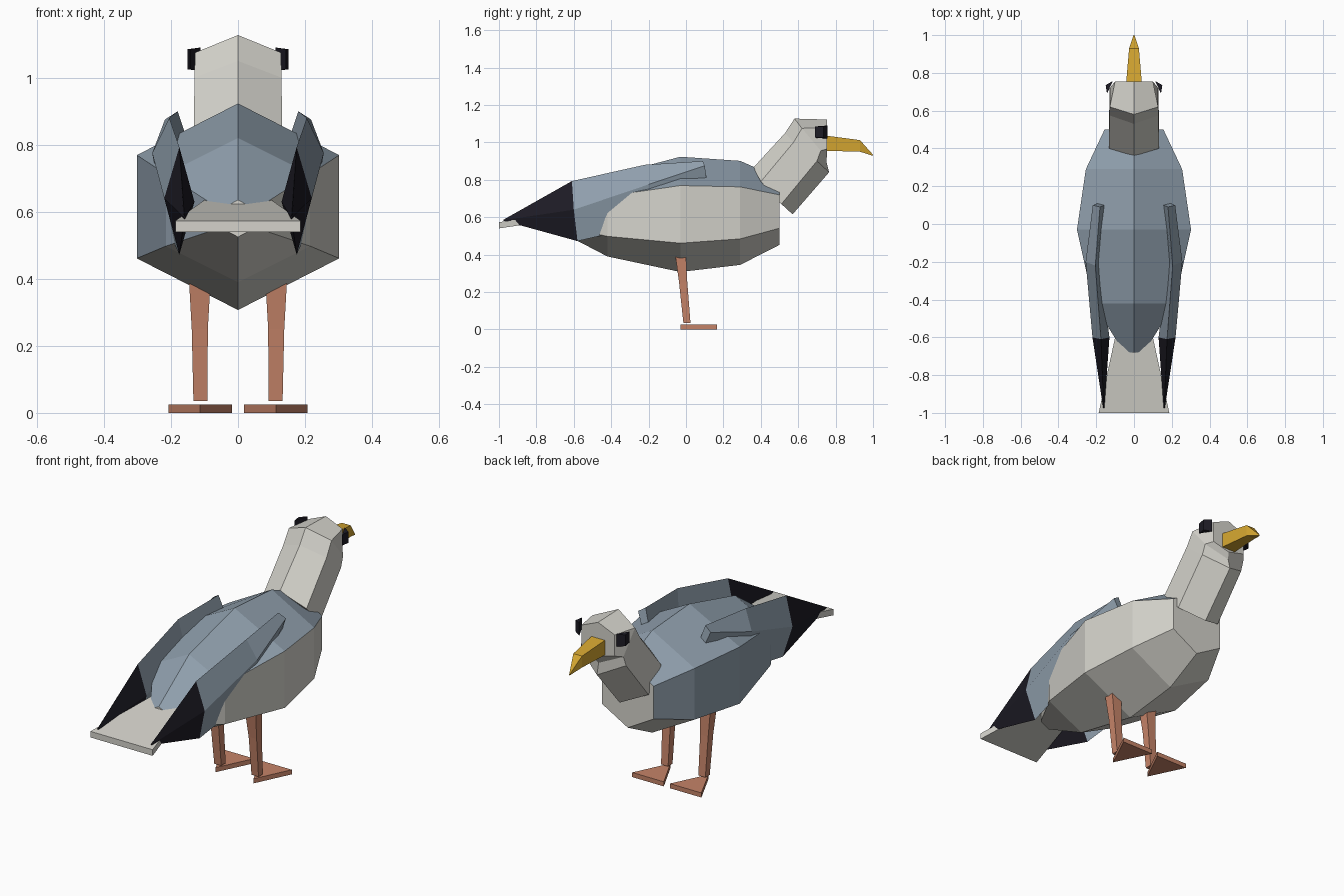
import bpy, bmesh
from mathutils import Vector

cube = bpy.data.objects.get("Cube")
if cube:
    bpy.data.objects.remove(cube, do_unlink=True)


def material(name, rgb):
    m = bpy.data.materials.new(name)
    m.use_nodes = True
    m.diffuse_color = (*rgb, 1)
    m.node_tree.nodes["Principled BSDF"].inputs["Base Color"].default_value = (*rgb, 1)
    return m


white = material("warm white", (0.66, 0.65, 0.6))
blue = material("slate blue", (0.28, 0.35, 0.42))
black = material("feather black", (0.012, 0.011, 0.018))
yellow = material("beak yellow", (0.66, 0.38, 0.03))
salmon = material("leg salmon", (0.56, 0.23, 0.14))


def loft(name, rings, mats, rule=None):
    """Skin a list of equal-length point rings and cap both ends."""
    bm = bmesh.new()
    loops = [[bm.verts.new(p) for p in ring] for ring in rings]
    for a, b in zip(loops, loops[1:]):
        n = len(a)
        for i in range(n):
            j = (i + 1) % n
            bm.faces.new((a[i], a[j], b[j], b[i]))
    bm.faces.new(loops[0])
    bm.faces.new(loops[-1])
    bmesh.ops.remove_doubles(bm, verts=bm.verts, dist=0.0005)
    bmesh.ops.recalc_face_normals(bm, faces=bm.faces)
    bm.normal_update()
    if rule:
        for f in bm.faces:
            f.material_index = rule(f.normal, f.calc_center_median())
    mesh = bpy.data.meshes.new(name)
    bm.to_mesh(mesh)
    bm.free()
    for m in mats:
        mesh.materials.append(m)
    ob = bpy.data.objects.new(name, mesh)
    bpy.context.collection.objects.link(ob)
    return ob


def flip(rings, side):
    return [[(x * side, y, z) for x, y, z in ring] for ring in rings]


def hexagon(top, upper, lower, bottom, w):
    """Symmetric six-sided ring from four (y, z) points and a half width."""
    return [(0, *top), (w, *upper), (w, *lower), (0, *bottom), (-w, *lower), (-w, *upper)]


# Body: blue back and one blue flank, white elsewhere
def body_rule(n, c):
    return 1 if n.z > 0.25 or (n.x < -0.4 and n.z > -0.25) else 0


body = [(-0.68, 0.58, 0.055, 0.053), (-0.42, 0.605, 0.215, 0.215), (-0.03, 0.615, 0.308, 0.302),
        (0.29, 0.623, 0.278, 0.255), (0.5, 0.63, 0.178, 0.156)]
loft("body", [hexagon((y, c + r), (y, c + r / 2), (y, c - r / 2), (y, c - r), w)
              for y, c, r, w in body], [white, blue], body_rule)

# Neck and head
loft("neck_and_head", [
    hexagon((0.36, 0.865), (0.40, 0.79), (0.51, 0.67), (0.57, 0.615), 0.132),
    hexagon((0.53, 1.05), (0.575, 1.0), (0.70, 0.90), (0.765, 0.84), 0.13),
    hexagon((0.58, 1.127), (0.62, 1.075), (0.72, 0.955), (0.75, 0.90), 0.128),
    hexagon((0.755, 1.122), (0.755, 1.08), (0.755, 0.965), (0.755, 0.94), 0.1),
], [white])


def box_ring(y, w, z0, z1):
    return [(-w, y, z0), (w, y, z0), (w, y, z1), (-w, y, z1)]


# Beak and tail
loft("beak", [box_ring(0.74, 0.042, 0.955, 1.037), box_ring(0.93, 0.026, 0.95, 1.012),
              box_ring(1.0, 0.002, 0.928, 0.934)], [yellow])
loft("tail", [box_ring(-1.0, 0.187, 0.54, 0.573), box_ring(-0.6, 0.1, 0.6, 0.635)], [white])

# Paired parts
wing = [
    [(0.18, 0.09, 0.90), (0.218, 0.1, 0.875), (0.19, 0.11, 0.805), (0.157, 0.1, 0.83)],
    [(0.205, -0.22, 0.88), (0.256, -0.2, 0.775), (0.215, -0.2, 0.56), (0.182, -0.2, 0.74)],
    [(0.175, -0.61, 0.793), (0.22, -0.6, 0.64), (0.175, -0.58, 0.472), (0.13, -0.6, 0.63)],
    [(0.16, -0.975, 0.587), (0.163, -0.975, 0.584), (0.16, -0.975, 0.581), (0.157, -0.975, 0.584)],
]
eye = [[(0.112, 0.757, z0), (0.15, 0.735, z1), (0.143, 0.69, z1)]
       for z0, z1 in ((1.02, 1.025), (1.09, 1.085))]


def leg_ring(z, x, y, w, d):
    return [(x - w, y - d, z), (x + w, y - d, z), (x + w, y + d, z), (x - w, y + d, z)]


leg = [leg_ring(0.035, 0.112, 0.005, 0.021, 0.019), leg_ring(0.25, 0.114, -0.015, 0.024, 0.022),
       leg_ring(0.41, 0.114, -0.03, 0.033, 0.029)]
foot = [[(0.114, -0.03, z), (0.208, 0.165, z), (0.018, 0.165, z)] for z in (0, 0.025)]

for label, side in (("left", 1), ("right", -1)):
    loft(label + "_wing", flip(wing, side), [blue, black],
         lambda n, c: 1 if c.y < -0.62 else 0)
    loft(label + "_eye", flip(eye, side), [black])
    loft(label + "_leg", flip(leg, side), [salmon])
    loft(label + "_foot", flip(foot, side), [salmon])
